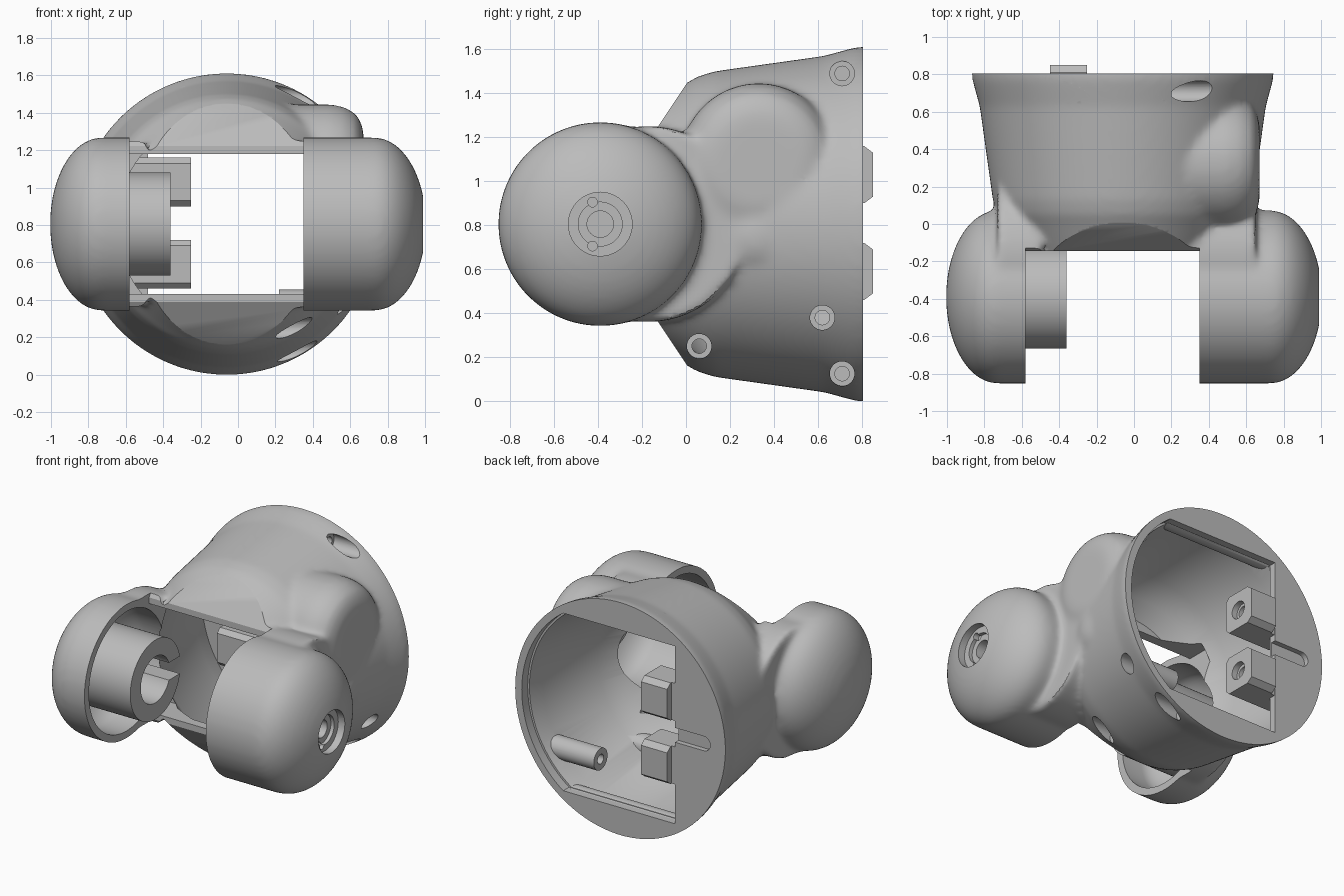
import bpy, bmesh
from math import sin, cos, pi, radians

CUBE = bpy.data.objects.get("Cube")
if CUBE:
    bpy.data.objects.remove(CUBE, do_unlink=True)

ZC = 0.805          # height of the main axis
BX = -0.06          # barrel centre in x
AY = -0.39          # arm pivot in y
GAP = (-0.58, 0.35) # space between the arms

grey = bpy.data.materials.new("plain_grey")
grey.use_nodes = True
COLOR = (0.5, 0.5, 0.5, 1)
grey.diffuse_color = COLOR
for node in grey.node_tree.nodes:
    if node.type == 'BSDF_PRINCIPLED':
        node.inputs["Base Color"].default_value = COLOR


def finish(name, bm):
    bmesh.ops.recalc_face_normals(bm, faces=bm.faces)
    me = bpy.data.meshes.new(name)
    bm.to_mesh(me)
    bm.free()
    me.materials.append(grey)
    ob = bpy.data.objects.new(name, me)
    bpy.context.collection.objects.link(ob)
    return ob


def lathe(name, profile, axis, u, z, steps=64):
    """Closed solid of revolution from (along, radius) points."""
    bm = bmesh.new()
    rings = []
    for a, r in profile:
        ring = []
        for i in range(steps):
            t = 2 * pi * i / steps
            c, s = r * cos(t), r * sin(t)
            ring.append(bm.verts.new((a, u + c, z + s) if axis == 'x' else (u + c, a, z + s)))
        rings.append(ring)
    for p, q in zip(rings, rings[1:]):
        for i in range(steps):
            j = (i + 1) % steps
            bm.faces.new((p[i], p[j], q[j], q[i]))
    bm.faces.new(rings[0])
    bm.faces.new(rings[-1])
    return finish(name, bm)


def rod(name, x0, x1, y, z, r, steps=40):
    return lathe(name, [(x0, r), (x1, r)], 'x', y, z, steps)


def prism(name, x0, x1, pts):
    """Solid with a (y, z) outline, extruded along x."""
    bm = bmesh.new()
    a = [bm.verts.new((x0, y, z)) for y, z in pts]
    b = [bm.verts.new((x1, y, z)) for y, z in pts]
    bm.faces.new(a)
    bm.faces.new(b)
    for i in range(len(pts)):
        j = (i + 1) % len(pts)
        bm.faces.new((a[i], a[j], b[j], b[i]))
    return finish(name, bm)


def box(name, x0, x1, y0, y1, z0, z1):
    return prism(name, x0, x1, [(y0, z0), (y1, z0), (y1, z1), (y0, z1)])


def apply(ob, mod):
    bpy.ops.object.select_all(action='DESELECT')
    ob.select_set(True)
    bpy.context.view_layer.objects.active = ob
    bpy.ops.object.modifier_apply(modifier=mod.name)


def boolean(ob, op, *tools):
    for tool in tools:
        mod = ob.modifiers.new("combine", 'BOOLEAN')
        mod.operation, mod.object, mod.solver = op, tool, 'MANIFOLD'
        before = len(ob.data.vertices)
        graph = bpy.context.evaluated_depsgraph_get()
        graph.update()
        if len(ob.evaluated_get(graph).data.vertices) in (0, before):
            mod.solver = 'EXACT'
        apply(ob, mod)
        bpy.data.objects.remove(tool, do_unlink=True)


def cut(ob, *tools):
    boolean(ob, 'DIFFERENCE', *tools)


def add(ob, *tools):
    boolean(ob, 'UNION', *tools)


def dome(name, side, start, shrink=0.0):
    """Round arm end: straight sleeve and elliptical cap."""
    r, h = 0.463 - shrink, 0.275 - shrink
    pts = [(start, r)]
    for i in range(15):
        t = radians(85) * i / 14
        pts.append((side * (0.73 + h * sin(t)), r * cos(t)))
    return lathe(name, pts, 'x', AY, ZC, 96)


# Outer body: barrel, domed arms, necks and side bulge, blended together
shell = lathe("joint_housing", [(-0.2, 0.53), (0, 0.64), (0.05, 0.67), (0.13, 0.695),
                                (0.63, 0.765), (0.72, 0.79), (0.78, 0.806), (0.9, 0.806)],
              'y', BX, ZC, 128)
add(shell, dome("arm", -1, -0.5), dome("arm", 1, 0.27),
    rod("neck", -0.73, -0.5, -0.17, ZC, 0.445, 64),
    rod("neck", 0.27, 0.65, -0.17, ZC, 0.445, 64))
for z, r in ((1.09, 0.355), (0.75, 0.19)):
    add(shell, lathe("bulge", [(0.15, r), (0.5, r), (0.57, r - 0.015), (0.63, r - 0.05),
                               (0.66, r - 0.1), (0.672, r - 0.16)], 'x', 0.33, z))
mod = shell.modifiers.new("blend", 'REMESH')
mod.mode, mod.voxel_size = 'VOXEL', 0.018
apply(shell, mod)
mod = shell.modifiers.new("soften", 'SMOOTH')
mod.factor, mod.iterations = 0.5, 14
apply(shell, mod)

# Trim the back, the gap between the arms and the sloped front faces
slope = [(-0.24, 1.08), (0.04, 1.5), (0.04, 1.9), (-0.6, 1.9), (-0.6, 1.08)]
cut(shell, box("back_trim", -2, 2, 0.805, 2, -1, 3),
    box("arm_gap", *GAP, -1, -0.145, -1, 3),
    prism("top_slope", *GAP, slope),
    prism("bottom_slope", *GAP, [(y, 2 * ZC - z) for y, z in slope]))
core = shell.copy()
core.data = shell.data.copy()
bpy.context.collection.objects.link(core)

# Hollow inside, with the front window
cut(shell, lathe("barrel_cavity", [(-0.08, 0.44), (0, 0.55), (0.13, 0.645),
                                   (0.63, 0.715), (0.755, 0.745)], 'y', BX, ZC, 96),
    dome("arm_cavity", -1, -0.5, 0.05), dome("arm_cavity", 1, 0.27, 0.05),
    box("window", *GAP, -0.3, 0.05, 0.43, 1.18))

# Screw posts: (y, z, inner end, seat depth)
POSTS = [(0.71, 1.49, -0.55, 0.2), (0.71, 0.125, -0.55, 0.2),
         (0.62, 0.38, 0.22, 0.46), (0.06, 0.25, 0.05, 0.2)]
posts = None
for y, z, x0, seat in POSTS:
    post = rod("post", x0, seat + 0.3, y, z, 0.075)
    if posts:
        add(posts, post)
    else:
        posts = post
boolean(posts, 'INTERSECT', core)
add(shell, posts)

# Back opening, leaving a plate on the right side with a short slot
opening = lathe("opening", [(0.74, 0.755), (0.9, 0.755)], 'y', BX, ZC, 96)
boolean(opening, 'INTERSECT', box("limit", -0.48, 1, 0.7, 1, ZC - 0.615, ZC + 0.615))
slot = lathe("slot", [(0.77, 0.05), (0.9, 0.05)], 'y', -0.7, ZC, 32)
add(slot, box("slot_run", -0.7, -0.4, 0.77, 0.9, ZC - 0.05, ZC + 0.05))
cut(shell, opening, slot)

# Pivot seat in the left arm
add(shell, rod("pivot_boss", 0.82, 0.955, AY, ZC, 0.2))
cut(shell, rod("recess", 0.94, 1.1, AY, ZC, 0.145),
    rod("step", 0.915, 1.1, AY, ZC, 0.1),
    rod("bore", 0.7, 1.1, AY, ZC, 0.06))
for dz in (-0.1, 0.1):
    cut(shell, rod("pin_hole", 0.9, 1.1, AY - 0.035, ZC + dz, 0.022, 20))

# Countersunk screw holes
for y, z, x0, seat in POSTS:
    cut(shell, rod("screw_seat", seat, 1.2, y, z, 0.056),
        rod("screw_hole", max(x0, 0) - 0.1, seat + 0.1, y, z, 0.033, 24))

# Split pivot ring in the right arm
ring = rod("pivot_ring", -0.92, -0.36, AY, ZC, 0.275, 80)
cut(ring, rod("ring_bore", -0.88, -0.3, AY, ZC, 0.16, 64),
    box("ring_split", -0.62, -0.3, AY, 0, ZC - 0.06, ZC + 0.06))

# Mounting blocks on the back plate
parts = [shell, ring]
for label, z in (("lower", 0.59), ("upper", 1.03)):
    h = 0.13
    block = prism(label + "_mounting_block", -0.58, -0.25,
                  [(0.6, z - h + 0.03), (0.63, z - h), (0.81, z - h), (0.85, z - h + 0.03),
                   (0.85, z + h - 0.03), (0.81, z + h), (0.63, z + h), (0.6, z + h - 0.03)])
    cut(block, box("outer_step", -0.7, -0.45, 0.8, 0.9, z - 0.2, z + 0.2),
        rod("block_seat", -0.29, -0.2, 0.72, z, 0.06, 32),
        rod("block_hole", -0.5, -0.2, 0.72, z, 0.04, 32))
    parts.append(block)

# Smooth shading with sharp edges
for ob in parts:
    bpy.ops.object.select_all(action='DESELECT')
    ob.select_set(True)
    bpy.context.view_layer.objects.active = ob
    bpy.ops.object.shade_smooth_by_angle(angle=radians(32))
